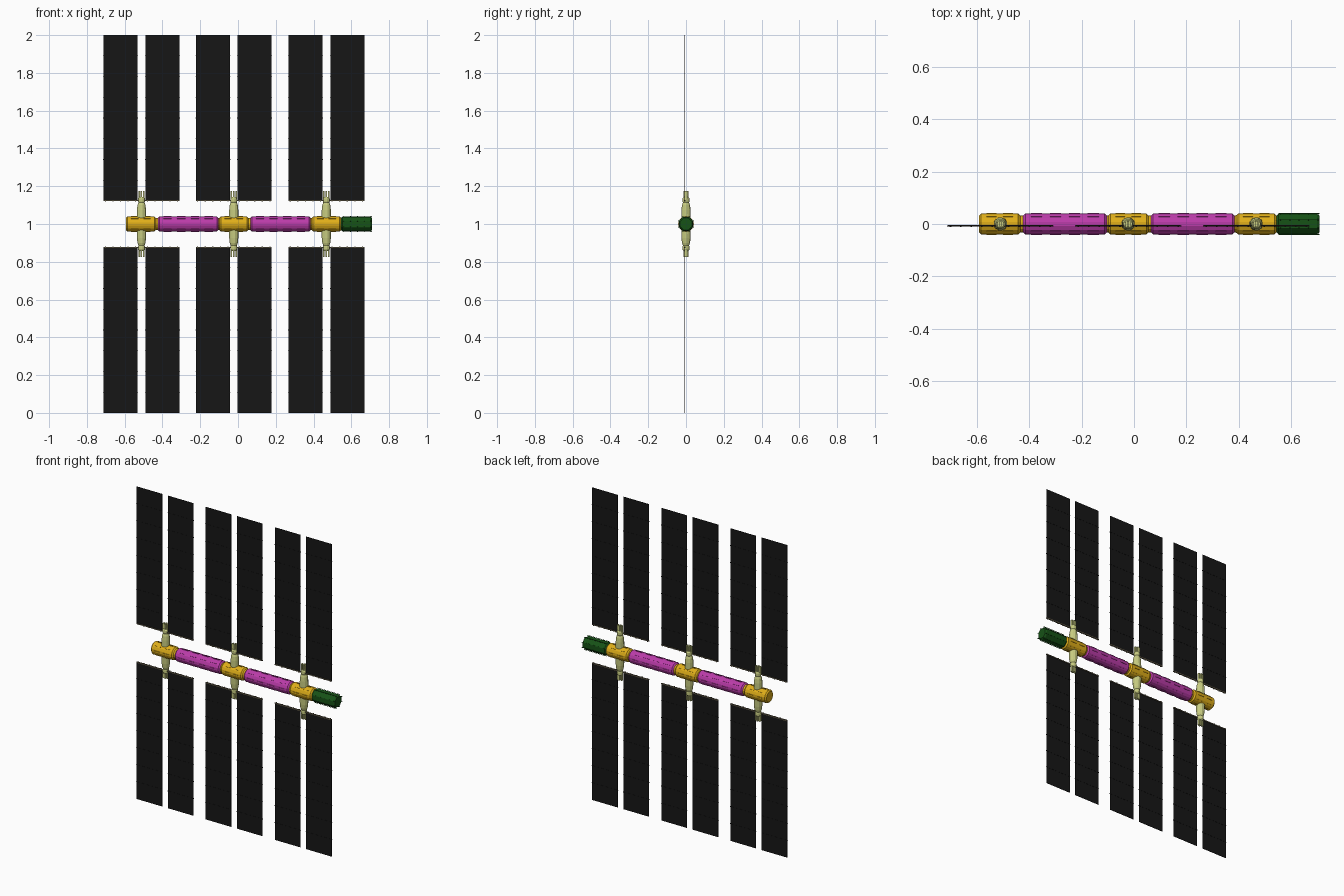
import bpy, bmesh
from math import pi, cos, sin
from mathutils import Matrix, Vector

if "Cube" in bpy.data.objects:
    bpy.data.objects.remove(bpy.data.objects["Cube"])


def material(name, rgb):
    m = bpy.data.materials.new(name)
    m.diffuse_color = (*rgb, 1)
    m.use_nodes = True
    m.node_tree.nodes["Principled BSDF"].inputs["Base Color"].default_value = m.diffuse_color
    return m


YELLOW = material("yellow", (0.75, 0.43, 0.01))
MAGENTA = material("magenta", (0.5, 0.045, 0.4))
GREEN = material("green", (0.008, 0.085, 0.008))
CREAM = material("cream", (0.58, 0.61, 0.22))
BLACK = material("black", (0.008, 0.008, 0.008))
BROWN = material("brown", (0.12, 0.1, 0.06))
Z = 1.0


def finish(bm, name, mat):
    bmesh.ops.recalc_face_normals(bm, faces=bm.faces[:])
    me = bpy.data.meshes.new(name)
    bm.to_mesh(me)
    bm.free()
    me.materials.append(mat)
    ob = bpy.data.objects.new(name, me)
    bpy.context.collection.objects.link(ob)
    return ob


def box(bm, c, size, rot=Matrix()):
    bmesh.ops.create_cube(bm, size=1, matrix=rot @ Matrix.Translation(c) @ Matrix.Diagonal((*size, 1)))


def lathe(bm, profile, sides, place):
    """Revolve (height, radius) points around local z, capped, then place."""
    rings = []
    for h, r in profile:
        ring = []
        for i in range(sides):
            a = 2 * pi * (i + 0.5) / sides
            ring.append(bm.verts.new(place @ Vector((r * cos(a), r * sin(a), h))))
        rings.append(ring)
    for lo, hi in zip(rings, rings[1:]):
        for i in range(sides):
            j = (i + 1) % sides
            bm.faces.new((lo[i], lo[j], hi[j], hi[i]))
    bm.faces.new(rings[0][::-1])
    bm.faces.new(rings[-1])


ALONG_X = Matrix.Translation((0, 0, Z)) @ Matrix.Rotation(pi / 2, 4, 'Y')


def around(i, n):
    return Matrix.Translation((0, 0, Z)) @ Matrix.Rotation(2 * pi * i / n, 4, 'X')


def module(name, x0, x1, r, mat, rails):
    bm = bmesh.new()
    b = 0.008
    lathe(bm, [(x0, r - b), (x0 + b, r), (x1 - b, r), (x1, r - b)], 16, ALONG_X)
    # handrails on the hull
    step = (x1 - x0 - 0.03) / rails
    for k in range(rails):
        for i in range(8):
            box(bm, (x0 + 0.015 + step * (k + 0.5), 0, r), (step * 0.6, 0.003, 0.004), around(i, 8))
    finish(bm, name, mat)


# pressurised hull modules and the necks joining them
for n, (a, b) in enumerate([(-0.593, -0.435), (-0.098, 0.055), (0.39, 0.545)]):
    module(f"node_module_{n + 1}", a, b, 0.041, YELLOW, 2)
for n, (a, b) in enumerate([(-0.424, -0.104), (0.065, 0.384)]):
    module(f"long_module_{n + 1}", a, b, 0.041, MAGENTA, 4)
for n, (a, b) in enumerate([(-0.44, -0.42), (-0.11, -0.093), (0.05, 0.07), (0.38, 0.395)]):
    bm = bmesh.new()
    lathe(bm, [(a, 0.033), (b, 0.033)], 16, ALONG_X)
    finish(bm, f"connecting_neck_{n + 1}", YELLOW)

# octagonal end module with stand-off rails
bm = bmesh.new()
lathe(bm, [(0.54, 0.03), (0.552, 0.041), (0.70, 0.041), (0.71, 0.034)], 8, ALONG_X)
for i in range(8):
    rot = around(i + 0.5, 8)
    box(bm, (0.631, 0, 0.0435), (0.158, 0.0025, 0.002), rot)
    for k in range(5):
        box(bm, (0.56 + k * 0.036, 0, 0.041), (0.004, 0.003, 0.006), rot)
finish(bm, "end_module", GREEN)

# masts, wings and battens, mirrored above and below the hull
MAST = [(0.02, 0.02), (0.035, 0.026), (0.075, 0.025), (0.10, 0.022), (0.114, 0.017),
        (0.12, 0.019), (0.135, 0.019), (0.142, 0.014)]
PY = -0.007
for n, cx in enumerate((-0.511, -0.0225, 0.4675)):
    for side, label in ((1, "upper"), (-1, "lower")):
        base = Matrix.Translation((cx, 0, Z)) @ Matrix.Diagonal((1, 1, side, 1))
        bm = bmesh.new()
        lathe(bm, MAST, 12, base)
        for dx in (-0.013, 0, 0.013):
            box(bm, (dx, 0, 0.153), (0.008, 0.024 if dx == 0 else 0.014, 0.044), base)
        finish(bm, f"{label}_mast_{n + 1}", CREAM)

        for s in (-1, 1):
            px = s * 0.111
            tag = f"{label}_{'left' if s < 0 else 'right'}_{n + 1}"
            z0, z1 = 0.122, 1.0
            bm = bmesh.new()
            box(bm, (px, PY, (z0 + z1) / 2), (0.18, 0.002, z1 - z0), base)
            # cross battens
            for k in range(1, 8):
                box(bm, (px, PY, z0 + (z1 - z0) * k / 8), (0.185, 0.004, 0.003), base)
            finish(bm, "solar_wing_" + tag, BLACK)
            # root bar reaching the mast, with small latches
            bm = bmesh.new()
            box(bm, (px - s * 0.003, PY, 0.124), (0.186, 0.007, 0.006), base)
            for k in range(-2, 3):
                box(bm, (px + k * 0.04, PY, 0.121), (0.006, 0.008, 0.005), base)
            finish(bm, "root_bar_" + tag, BROWN)
